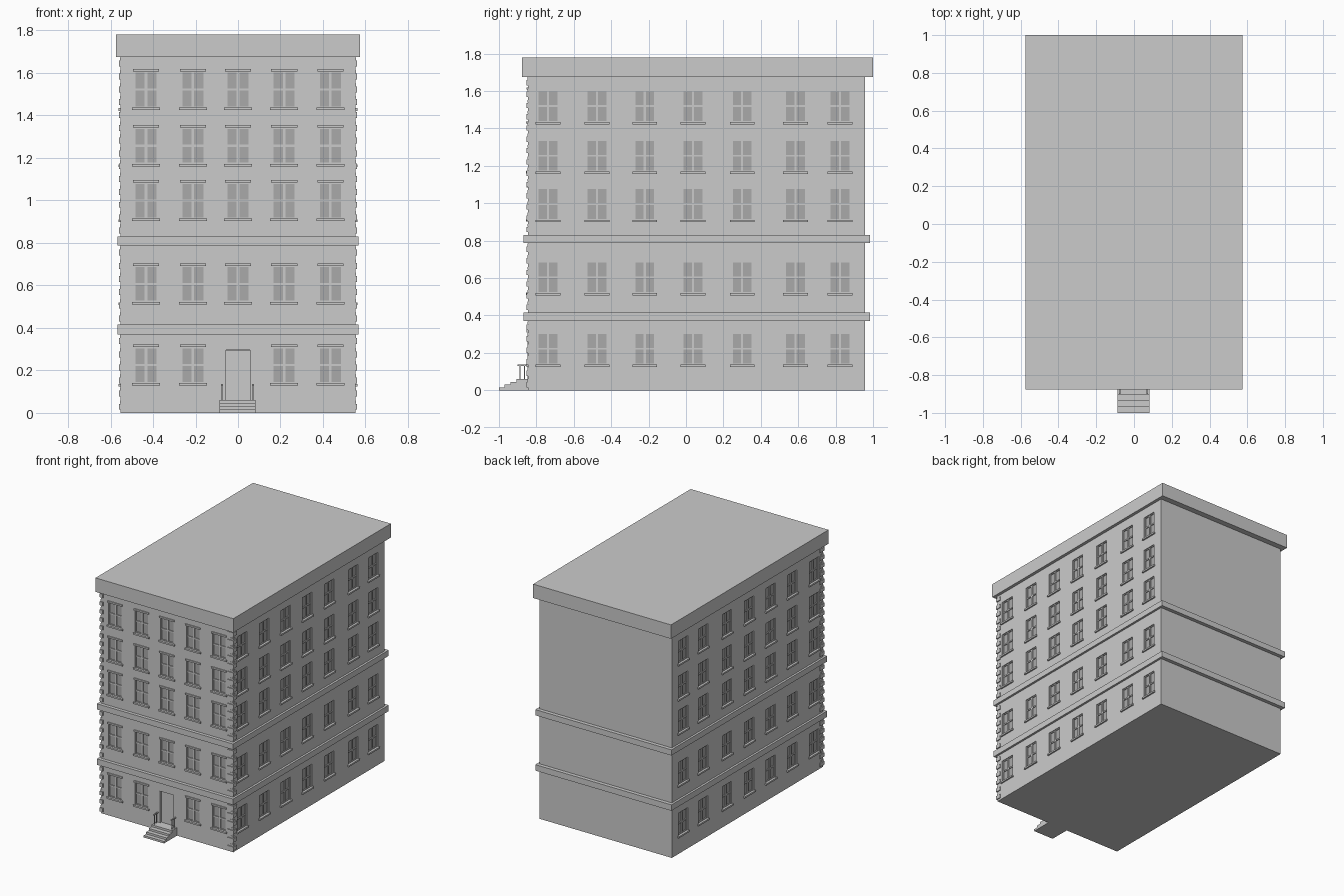
import bpy, bmesh
from mathutils import Vector

if "Cube" in bpy.data.objects:
    bpy.data.objects.remove(bpy.data.objects["Cube"])

parts = {}


def box(name, lo, hi):
    """Add an axis-aligned box to the named part."""
    bm = parts.setdefault(name, bmesh.new())
    lo, hi = Vector(lo), Vector(hi)
    vs = bmesh.ops.create_cube(bm, size=1)["verts"]
    for v in vs:
        v.co = Vector((lo[i] + (v.co[i] + 0.5) * (hi[i] - lo[i]) for i in range(3)))


W, F, B = 0.552, -0.845, 0.957      # half width, front wall, back wall


def wall_box(name, side, u0, u1, d0, d1, z0, z1):
    """Box on a wall: u along the wall, d outward from it."""
    if side == "front":
        a, b = (u0, F - d1, z0), (u1, F - d0, z1)
    elif side == "right":
        a, b = (W + d0, u0, z0), (W + d1, u1, z1)
    else:
        a, b = (-W - d1, u0, z0), (-W - d0, u1, z1)
    box(name, a, b)


# Main block, string courses and cornice
box("building_walls", (-W, F, 0), (W, B, 1.70))
for z0, z1 in ((0.37, 0.415), (0.787, 0.83)):
    box("string_courses", (-0.568, -0.87, z0), (0.568, 0.985, z1))
box("roof_cornice", (-0.575, -0.877, 1.675), (0.575, 1.0, 1.78))


# One window: opening, glass, cross bars, frame, sill and optional lintel
def window(side, u, z, lintel):
    w, h, r = 0.056, 0.17, 0.014
    z0, z1 = z + 0.012, z + 0.012 + h
    wall_box("window_cutter", side, u - w, u + w, -r, 0.03, z0, z1)
    wall_box("window_glass", side, u - w, u + w, -r - 0.001, -r + 0.002, z0, z1)
    zm = (z0 + z1) / 2
    bars = [(u - 0.006, u + 0.006, z0, z1), (u - w, u + w, zm - 0.005, zm + 0.005),
            (u - w, u - w + 0.006, z0, z1), (u + w - 0.006, u + w, z0, z1),
            (u - w, u + w, z0, z0 + 0.006), (u - w, u + w, z1 - 0.006, z1)]
    for a, b, c, d in bars:
        wall_box("window_frames", side, a, b, -r, -r + 0.008, c, d)
    wall_box("window_sills", side, u - 0.066, u + 0.066, -0.002, 0.011, z, z0)
    if lintel:
        wall_box("window_lintels", side, u - 0.062, u + 0.062, -0.002, 0.008, z1, z1 + 0.012)


rows = (0.128, 0.51, 0.902, 1.16, 1.425)
for z in rows:
    for x in (-0.433, -0.212, 0, 0.217, 0.435):
        if not (x == 0 and z == rows[0]):
            window("front", x, z, True)
    for y in (-0.738, -0.476, -0.22, 0.037, 0.30, 0.585, 0.823):
        for side in ("left", "right"):
            window(side, y, z - 0.003, False)

# Door in a shallow recess with side jambs
wall_box("window_cutter", "front", -0.062, 0.062, -0.02, 0.03, 0.06, 0.297)
wall_box("door", "front", -0.056, 0.056, -0.021, -0.012, 0.06, 0.293)
for s in (-1, 1):
    x0, x1 = sorted((s * 0.056, s * 0.062))
    wall_box("door_jambs", "front", x0, x1, -0.02, 0.002, 0.06, 0.297)

# Front steps and handrails
for i, y in enumerate((-1.0, -0.97, -0.938, -0.905)):
    box("front_steps", (-0.087, y, 0.015 * i), (0.083, F + 0.002, 0.015 * (i + 1)))
for x in (-0.075, 0.071):
    for y in (-0.888, -0.864):
        box("handrails", (x - 0.003, y - 0.003, 0.055), (x + 0.003, y + 0.003, 0.133))
    box("handrails", (x - 0.004, -0.9, 0.13), (x + 0.004, F, 0.137))

# Corner quoins: large blocks alternating with shallow small ones
zones = ((0.0, 0.37), (0.415, 0.787), (0.83, 1.675))
for z_lo, z_hi in zones:
    n = round((z_hi - z_lo) / 0.061)
    pitch = (z_hi - z_lo) / n
    for i in range(n):
        z = z_lo + i * pitch
        for s, lx, ly in ((1, 0.045, 0.035), (-1, 0.02, 0.045)):
            for h0, h1, p, k in ((0.015, 0.043, 0.007, 1.0), (0.045, 0.059, 0.003, 0.5)):
                x0, x1 = sorted((s * (W - lx * k), s * (W + p)))
                box("corner_quoins", (x0, F - p, z + h0), (x1, F + ly * k, z + h1))

# Turn every part into an object
for name, bm in parts.items():
    mesh = bpy.data.meshes.new(name)
    bm.to_mesh(mesh)
    bm.free()
    bpy.context.collection.objects.link(bpy.data.objects.new(name, mesh))

# Cut the openings into the walls
obs = bpy.data.objects
cut = obs["building_walls"].modifiers.new("openings", "BOOLEAN")
cut.operation, cut.solver, cut.object = "DIFFERENCE", "EXACT", obs["window_cutter"]
obs["window_cutter"].hide_render = True
obs["window_cutter"].display_type = "WIRE"

# Darker glass
glass = bpy.data.materials.new("glass")
glass.diffuse_color = (0.4, 0.4, 0.4, 1)
glass.use_nodes = True
glass.node_tree.nodes["Principled BSDF"].inputs["Base Color"].default_value = glass.diffuse_color
obs["window_glass"].data.materials.append(glass)
